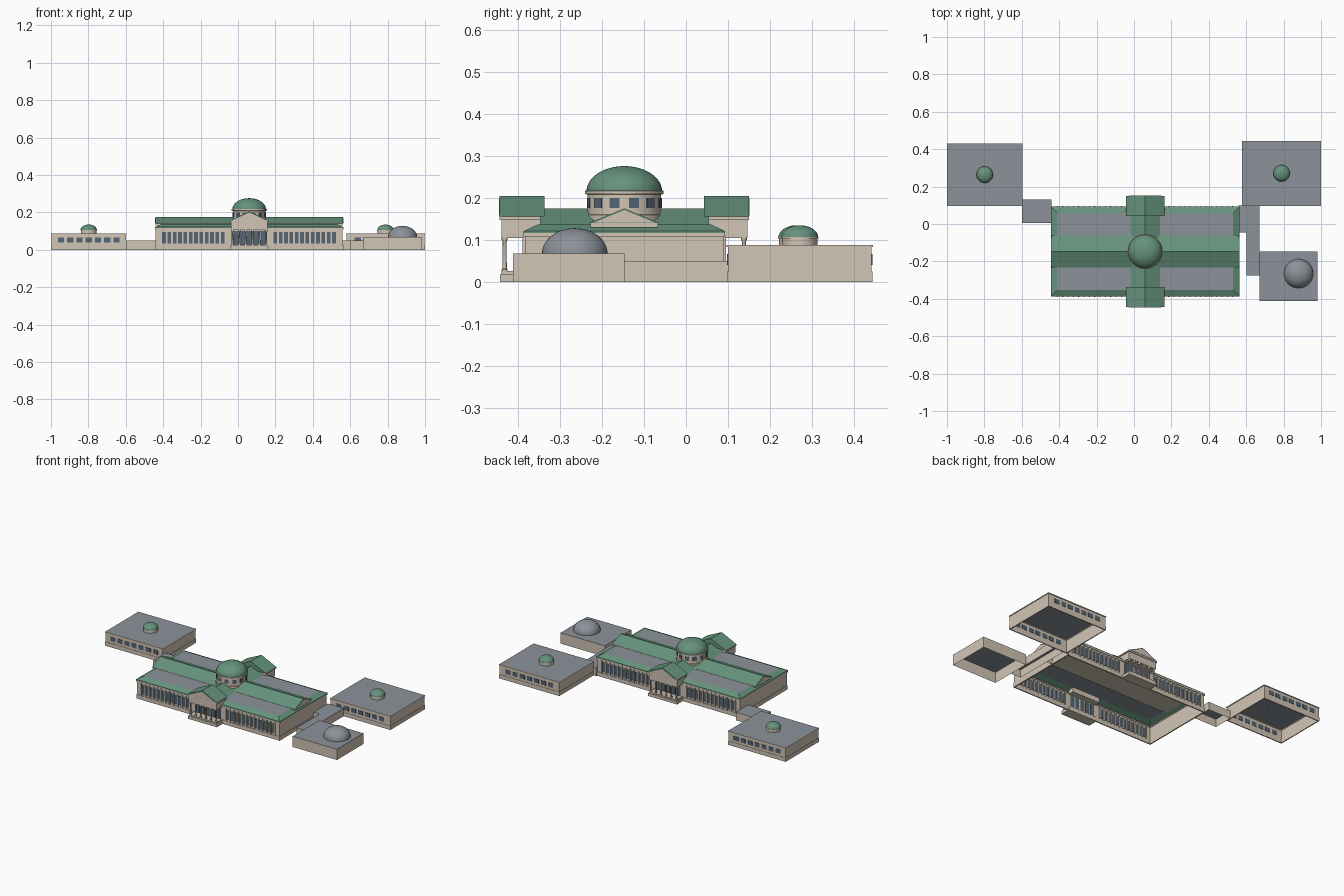
import bpy, math

if "Cube" in bpy.data.objects:
    bpy.data.objects.remove(bpy.data.objects["Cube"])

def material(name, rgb):
    m = bpy.data.materials.new(name)
    m.diffuse_color = (*rgb, 1)
    m.use_nodes = True
    m.node_tree.nodes["Principled BSDF"].inputs["Base Color"].default_value = m.diffuse_color
    return m

STONE = material("stone", (0.64, 0.56, 0.46))
GREEN = material("copper_green", (0.13, 0.29, 0.20))
GREY = material("roof_grey", (0.26, 0.29, 0.32))
GLASS = material("window_blue", (0.09, 0.13, 0.18))

def mesh(name, verts, faces, mat):
    me = bpy.data.meshes.new(name)
    me.from_pydata(verts, [], faces)
    me.materials.append(mat)
    ob = bpy.data.objects.new(name, me)
    bpy.context.collection.objects.link(ob)
    return ob

def rings(name, rect, steps, mat, closed=False, cap=False):
    """Skin rectangular rings; each step is (inset, z)."""
    x0, x1, y0, y1 = rect
    v, f, n = [], [], len(steps)
    for d, z in steps:
        v += [(x0 + d, y0 + d, z), (x1 - d, y0 + d, z), (x1 - d, y1 - d, z), (x0 + d, y1 - d, z)]
    for i in range(n if closed else n - 1):
        a, b = 4 * i, 4 * ((i + 1) % n)
        f += [(a + k, a + (k + 1) % 4, b + (k + 1) % 4, b + k) for k in range(4)]
    if cap:
        f.append(tuple(range(4 * n - 4, 4 * n)))
    return mesh(name, v, f, mat)

def band(name, rect, out, z0, z1):
    rings(name, rect, [(-out, z0), (-out, z1), (0.004, z1), (0.004, z0)], STONE, closed=True)

def boxes(name, items, mat):
    """Several boxes (x0,x1,y0,y1,z0,z1) joined in one object."""
    v, f = [], []
    for x0, x1, y0, y1, z0, z1 in items:
        b = len(v)
        v += [(x, y, z) for z in (z0, z1) for x, y in ((x0, y0), (x1, y0), (x1, y1), (x0, y1))]
        f += [(b + 3, b + 2, b + 1, b), (b + 4, b + 5, b + 6, b + 7)]
        f += [(b + k, b + (k + 1) % 4, b + 4 + (k + 1) % 4, b + 4 + k) for k in range(4)]
    return mesh(name, v, f, mat)

def prism(name, axis, c, half, a0, a1, z0, z1, mat):
    """Triangular gable prism along an axis."""
    v = []
    for a in (a0, a1):
        for o, z in ((-half, z0), (half, z0), (0, z1)):
            v.append((a, c + o, z) if axis == "x" else (c - o, a, z))
    return mesh(name, v, [(2, 1, 0), (3, 4, 5), (0, 1, 4, 3), (1, 2, 5, 4), (2, 0, 3, 5)], mat)

def lathe(name, cx, cy, profile, mat, seg=48):
    v, f = [], []
    for r, z in profile:
        v += [(cx + r * math.cos(2 * math.pi * k / seg), cy + r * math.sin(2 * math.pi * k / seg), z)
              for k in range(seg)]
    for i in range(len(profile) - 1):
        for k in range(seg):
            a, b = i * seg + k, i * seg + (k + 1) % seg
            f.append((a, b, b + seg, a + seg))
    f.append(tuple(range(len(v) - seg, len(v))))
    ob = mesh(name, v, f, mat)
    bpy.ops.object.select_all(action='DESELECT')
    bpy.context.view_layer.objects.active = ob
    ob.select_set(True)
    bpy.ops.object.shade_smooth_by_angle(angle=math.radians(35))
    return ob

def dome(name, cx, cy, r, z, h, mat):
    lathe(name, cx, cy, [(r * math.cos(t), z + h * math.sin(t))
                         for t in (i * math.pi / 2 / 12.15 for i in range(13))], mat)

# Main hall: walls, bands, hipped skirt and flat roof panels
CX, CY = 0.06, -0.147
main = (-0.44, 0.56, -0.383, 0.089)
rings("main_walls", main, [(0, 0), (0, 0.115)], STONE)
band("main_plinth", main, 0.003, 0, 0.025)
band("main_cornice", main, 0.004, 0.108, 0.116)
rings("main_roof_skirt", main, [(0.004, 0.116), (-0.004, 0.116), (-0.004, 0.121), (0.03, 0.137)], GREEN)
rings("main_roof_deck", main, [(0.028, 0.136)], GREY, cap=True)

# Crossing gabled roofs, with stone gable ends
boxes("nave_clerestory", [(-0.44, 0.56, CY - 0.08, CY + 0.08, 0.13, 0.142)], STONE)
prism("nave_roof", "x", CY, 0.085, -0.442, 0.562, 0.140, 0.175, GREEN)
prism("nave_gable_ends", "x", CY, 0.072, -0.444, 0.564, 0.1415, 0.171, STONE)
prism("cross_roof", "y", CX, 0.08, -0.383, 0.089, 0.137, 0.175, GREEN)

# Long facade windows and pilasters, front and back
wins, pils = [], []
for s in (-1, 1):
    yw = CY + s * 0.236
    for start in (-0.405, 0.19):
        for i in range(12):
            x = start + i * 0.0285
            wins.append((x, x + 0.0195, yw - 0.002, yw + 0.002, 0.035, 0.094))
        for i in range(13):
            x = start - 0.0075 + i * 0.0285
            pils.append((x, x + 0.006, yw - 0.006, yw + 0.006, 0.025, 0.108))
boxes("facade_windows", wins, GLASS)
boxes("facade_pilasters", pils, STONE)

# Porticos, front and back
for s, side in ((-1, "front"), (1, "back")):
    def ys(a, b):
        return tuple(sorted((CY + s * a, CY + s * b)))
    boxes(side + "_portico_steps", [(-0.042, 0.162, *ys(0.23, 0.296), 0, 0.018),
                                    (-0.036, 0.156, *ys(0.23, 0.293), 0.018, 0.026)], STONE)
    boxes(side + "_portico_entablature", [(-0.038, 0.158, *ys(0.2, 0.293), 0.105, 0.148),
                                          (-0.044, 0.164, *ys(0.2, 0.297), 0.148, 0.156)], STONE)
    prism(side + "_portico_roof", "y", CX, 0.104, *ys(0.19, 0.297), 0.156, 0.205, GREEN)
    prism(side + "_pediment", "y", CX, 0.088, *ys(0.25, 0.2985), 0.158, 0.199, STONE)
    cols = [CX - 0.09 + 0.036 * i for i in range(6)]
    for x in cols:
        lathe(side + "_column", x, CY + s * 0.285, [(0.007, 0.026), (0.007, 0.03), (0.0052, 0.032),
              (0.0045, 0.096), (0.007, 0.100), (0.007, 0.105)], STONE, 16)
    boxes(side + "_portico_doors", [(x + 0.005, x + 0.031, *ys(0.234, 0.239), 0.026, 0.1)
                                    for x in cols[:-1]], GLASS)

# Central drum and dome
lathe("drum", CX, CY, [(0.093, 0.135), (0.093, 0.16), (0.088, 0.161), (0.088, 0.208),
                       (0.094, 0.210), (0.094, 0.217), (0.088, 0.218)], STONE)
dome("main_dome", CX, CY, 0.09, 0.216, 0.06, GREEN)
for k in range(12):
    w = boxes("drum_window", [(0.08, 0.0892, -0.012, 0.012, 0.176, 0.2)], GLASS)
    w.location = (CX, CY, 0)
    w.rotation_euler.z = math.radians(15 + 30 * k)

# Side pavilions with small domes
for side, r in (("left", (-0.998, -0.598, 0.1, 0.428)), ("right", (0.58, 0.998, 0.1, 0.442))):
    rings(side + "_pavilion_walls", r, [(0, 0), (0, 0.084)], STONE)
    band(side + "_pavilion_plinth", r, 0.002, 0, 0.025)
    band(side + "_pavilion_cornice", r, 0.003, 0.083, 0.088)
    rings(side + "_pavilion_roof", r, [(0, 0.0885)], GREY, cap=True)
    cx, cy = (r[0] + r[1]) / 2, (r[2] + r[3]) / 2
    lathe(side + "_pavilion_drum", cx, cy, [(0.042, 0.088), (0.042, 0.103), (0.045, 0.104),
                                            (0.045, 0.107)], STONE)
    dome(side + "_pavilion_dome", cx, cy, 0.044, 0.106, 0.029, GREEN)
    pw = []
    for i in range(7):
        x = cx - 0.02 + (i - 3) * 0.0495
        pw += [(x + 0.003, x + 0.037, y - 0.002, y + 0.002, 0.04, 0.066) for y in (r[2], r[3])]
    boxes(side + "_pavilion_windows", pw, GLASS)

# Low round-roofed hall and connecting corridors
for name, r, h in (("low_hall", (0.672, 0.982, -0.412, -0.146), 0.068),
                   ("left_corridor", (-0.598, -0.44, 0.005, 0.13), 0.05),
                   ("right_corridor", (0.56, 0.602, -0.045, 0.1), 0.05),
                   ("hall_corridor", (0.602, 0.672, -0.275, 0.1), 0.05)):
    rings(name + "_walls", r, [(0, 0), (0, h)], STONE)
    rings(name + "_roof", r, [(0, h)], GREY, cap=True)
dome("low_hall_dome", 0.88, -0.265, 0.078, 0.068, 0.06, GREY)
